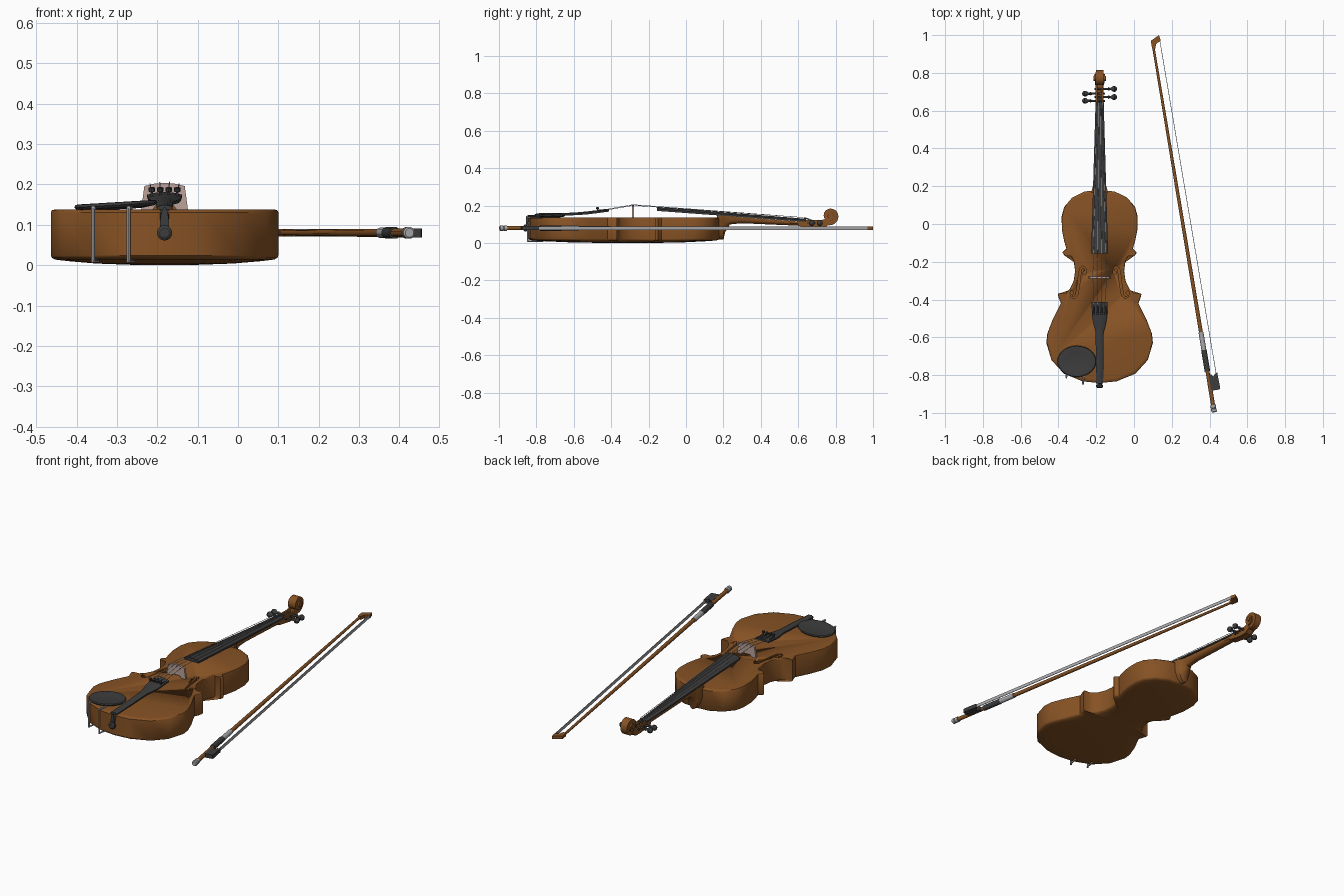
import bpy, bmesh, math
from mathutils import Vector

if "Cube" in bpy.data.objects:
    bpy.data.objects.remove(bpy.data.objects["Cube"])

CX = -0.182  # violin centre line


def material(name, rgb):
    m = bpy.data.materials.new(name)
    m.diffuse_color = (*rgb, 1)
    m.use_nodes = True
    m.node_tree.nodes["Principled BSDF"].inputs["Base Color"].default_value = m.diffuse_color
    return m


WOOD = material("varnish", (0.24, 0.085, 0.018))
DARK = material("ebony", (0.045, 0.045, 0.045))
PALE = material("maple", (0.5, 0.36, 0.32))
METAL = material("metal", (0.4, 0.4, 0.42))


def loft(name, rings, mat, angle=35):
    """Skin a list of closed rings and cap both ends."""
    bm = bmesh.new()
    vs = [[bm.verts.new(p) for p in r] for r in rings]
    n = len(vs[0])
    for a, b in zip(vs, vs[1:]):
        for i in range(n):
            j = (i + 1) % n
            bm.faces.new((a[i], a[j], b[j], b[i]))
    bm.faces.new(vs[0])
    bm.faces.new(vs[-1])
    bmesh.ops.recalc_face_normals(bm, faces=bm.faces)
    me = bpy.data.meshes.new(name)
    bm.to_mesh(me)
    bm.free()
    for p in me.polygons:
        p.use_smooth = True
    me.set_sharp_from_angle(angle=math.radians(angle))
    ob = bpy.data.objects.new(name, me)
    bpy.context.collection.objects.link(ob)
    if mat:
        me.materials.append(mat)
    return ob


def turned(name, start, end, profile, mat, n=12):
    """Turned part from start to end; profile = (fraction along, radius)."""
    a, b = Vector(start), Vector(end)
    d = (b - a).normalized()
    u = d.orthogonal().normalized()
    v = d.cross(u)
    ang = [2 * math.pi * i / n for i in range(n)]
    return loft(name, [[a.lerp(b, t) + r * (u * math.cos(k) + v * math.sin(k)) for k in ang]
                       for t, r in profile], mat)


def rod(name, a, b, r, mat, n=8):
    return turned(name, a, b, [(0, r), (1, r)], mat, n)


def arched(y, hw, z_arch, z_flat, x=CX):
    """Cross-section, flat on one side and arched on the other."""
    h = z_arch - z_flat
    return [(x + hw * a, y, z_flat + h * b) for a, b in
            ((-1, 0), (1, 0), (1, .5), (.7, .8), (.35, .95), (0, 1), (-.35, .95), (-.7, .8), (-1, .5))]


def side_prism(name, pts, x0, x1, mat):
    return loft(name, [[(x, y, z) for y, z in pts] for x in (x0, x1)], mat)


# Body: half outline mirrored, then lofted from arched back to front plate
half = [(.08, .172), (.145, .14), (.188, .09), (.201, .04), (.2, -.03), (.188, -.09), (.176, -.13),
        (.197, -.15), (.188, -.165), (.155, -.165), (.137, -.195), (.13, -.25), (.137, -.3), (.158, -.345),
        (.185, -.368), (.222, -.37), (.217, -.39), (.205, -.42), (.25, -.51), (.277, -.58), (.282, -.63),
        (.255, -.72), (.19, -.792), (.09, -.833)]
outline = [(0, .18)] + half + [(0, -.842)] + [(-x, y) for x, y in reversed(half)]


def body_ring(s, z):
    return [(CX + x * s, -.3 + (y + .3) * s, z) for x, y in outline]


body = loft("violin_body", [body_ring(s, z) for s, z in (
    (.3, .001), (.6, .004), (.85, .01), (.965, .014), (.99, .018), (1, .024),
    (1, .131), (.99, .136), (.965, .138))], WOOD, 40)

# F-holes cut into the front plate
f_path = [(.075, -.252), (.076, -.236), (.088, -.226), (.1, -.236), (.106, -.27), (.113, -.33),
          (.121, -.375), (.135, -.392), (.149, -.385), (.152, -.37)]
f_pts = [Vector(p) for p in f_path]
left, right = [], []
for i, p in enumerate(f_pts):
    t = (f_pts[min(i + 1, len(f_pts) - 1)] - f_pts[max(i - 1, 0)]).normalized()
    w = .003 + .003 * math.sin(math.pi * i / (len(f_pts) - 1))
    nrm = Vector((-t.y, t.x)) * w
    left.append(p + nrm)
    right.append(p - nrm)
for s in (-1, 1):
    ribbon = [(CX + s * p.x, p.y) for p in left + right[::-1]]
    cutters = [loft("f_hole_cutter", [[(x, y, z) for x, y in ribbon] for z in (.1, .16)], None)]
    for ex, ey in ((.079, -.257), (.148, -.364)):
        cutters.append(rod("f_eye_cutter", (CX + s * ex, ey, .1), (CX + s * ex, ey, .16), .009, None, 12))
    for c in cutters:
        c.hide_render = True
        c.hide_viewport = True
        mod = body.modifiers.new("f_hole", 'BOOLEAN')
        mod.operation = 'DIFFERENCE'
        mod.solver = 'EXACT'
        mod.object = c

# Neck with heel, fingerboard and nut
loft("neck", [arched(*a) for a in ((.165, .045, .018, .149), (.2, .036, .018, .146), (.21, .03, .06, .145),
                                   (.235, .026, .1, .143), (.3, .024, .106, .138), (.62, .02, .092, .114))], WOOD)
loft("fingerboard", [arched(-.155, .045, .193, .172), arched(.63, .022, .131, .114)], DARK)
loft("nut", [arched(.63, .022, .136, .112), arched(.642, .022, .134, .112)], DARK)

# Pegbox: floor and two cheeks
for s in (-1, 1):
    side_prism("pegbox_cheek", [(.6, .115), (.645, .124), (.72, .122), (.75, .13), (.765, .1), (.735, .08), (.69, .078),
                                (.6, .094)], CX + s * .012, CX + s * .021, WOOD)
side_prism("pegbox_floor", [(.6, .112), (.65, .1), (.73, .095), (.76, .1), (.735, .078), (.69, .076), (.6, .092)],
           CX - .013, CX + .013, WOOD)

# Scroll: spiral ribbon that widens towards its eye
rings = []
for i in range(49):
    f = i / 48
    a = math.radians(-125 + 630 * f)
    r, w = .052 - .038 * f, .017 + .014 * f
    ri = max(r - .023, .001)
    rings.append([(CX + x, .77 + q * math.cos(a), .145 + q * math.sin(a))
                  for x, q in ((-w, ri), (w, ri), (w, r), (-w, r))])
loft("scroll", rings, WOOD)
rod("scroll_eye", (CX - .033, .77, .145), (CX + .033, .77, .145), .013, WOOD, 14)

# Tuning pegs
for s, y in ((-1, .69), (-1, .652), (1, .715), (1, .672)):
    turned("tuning_peg", (CX - s * .028, y, .107), (CX + s * .092, y, .107),
           [(0, .005), (.6, .006), (.64, .01), (.68, .006), (.74, .007), (.82, .015), (.9, .016), (.97, .011), (1, .004)],
           DARK)

# Bridge
bridge = [(-.058, .137), (-.03, .137), (-.022, .148), (.022, .148), (.03, .137), (.058, .137), (.056, .152),
          (.05, .196), (.025, .202), (0, .204), (-.025, .202), (-.05, .196), (-.056, .152)]
loft("bridge", [[(CX + x, y, z) for x, z in bridge] for y in (-.289, -.277)], PALE)

# Tailpiece, tail gut, end button and saddle
loft("tailpiece", [arched(*a) for a in ((-.413, .043, .181, .168), (-.49, .04, .174, .158), (-.53, .033, .169, .153),
                                        (-.575, .021, .165, .15), (-.845, .019, .149, .138))], DARK)
loft("tail_gut", [arched(-.836, .011, .13, .138), arched(-.856, .011, .145, .075)], DARK)
turned("end_button", (CX, -.835, .08), (CX, -.868, .08), [(0, .01), (.4, .012), (.55, .019), (.85, .019), (1, .012)],
       DARK, 16)

# Strings and fine tuners
for i in range(4):
    k = i - 1.5
    arc = -.002 * k * k
    top = (CX + k * .024, -.283, .206 + arc)
    rod("string", (CX + k * .02, -.43, .18 + arc), top, .0013, METAL, 6)
    rod("string", top, (CX + k * .009, .64, .136), .0013, METAL, 6)
    rod("string", (CX + k * .009, .64, .136), (CX + k * .006, .66 + .018 * i, .108), .0013, METAL, 6)
    x = CX + k * .021
    turned("fine_tuner", (x, -.47, .165), (x, -.475, .192), [(0, .003), (.6, .003), (.65, .008), (1, .008)], DARK, 10)
    rod("tuner_lever", (x, -.475, .176), (x, -.425, .178 + arc), .004, DARK, 6)

# Chin rest: tilted shallow dish with clamp
def dish(s, z):
    out = []
    for i in range(28):
        a = 2 * math.pi * i / 28
        x, y = .103 * s * math.cos(a), .083 * s * math.sin(a)
        out.append((-.303 + x, -.727 + y, z + .06 * x))
    return out


loft("chin_rest", [dish(*a) for a in ((.6, .138), (.94, .143), (1, .149), (.97, .155), (.9, .156), (.6, .151),
                                      (.2, .149))], DARK)
for x, y in ((-.359, -.812), (-.271, -.846)):
    rod("clamp_post", (x, y, .006), (x, y, .142), .005, METAL)
    rod("clamp_foot", (x, y - .004, .01), (x + .012, y + .05, .01), .004, METAL)
    rod("clamp_arm", (x, y - .004, .142), (x + .006, y + .05, .142), .005, METAL)

# Bow, built along local y and then turned into place
stick = turned("bow_stick", (0, .03, 0), (0, 1.985, 0), [(0, .011), (.25, .0105), (.6, .009), (1, .0065)], WOOD)
screw = turned("bow_screw", (0, 0, 0), (0, .04, 0), [(0, .011), (.1, .015), (.45, .015), (.5, .012), (.6, .015),
                                                    (1, .015)], METAL, 12)
winding = rod("bow_winding", (0, .33, 0), (0, .43, 0), .0135, METAL, 12)
grip = rod("bow_grip", (0, .22, 0), (0, .335, 0), .015, DARK, 12)


def bow_plate(name, pts, hz, mat):
    return loft(name, [[(x, y, z) for x, y in pts] for z in (-hz, hz)], mat)


frog = bow_plate("bow_frog", [(.004, .115), (.048, .115), (.052, .125), (.05, .205), (.036, .2), (.026, .187),
                              (.018, .2), (.004, .205)], .011, DARK)
head = bow_plate("bow_head", [(-.008, 1.955), (-.008, 1.995), (.04, 2.018), (.044, 1.988), (.018, 1.975),
                              (.008, 1.95)], .009, WOOD)
hair = bow_plate("bow_hair", [(.042, .2), (.045, .2), (.041, 1.99), (.038, 1.99)], .009, METAL)
for part in (stick, screw, winding, grip, frog, head, hair):
    part.location = (.425, -.997, .08)
    part.rotation_euler.z = math.radians(9.47)
